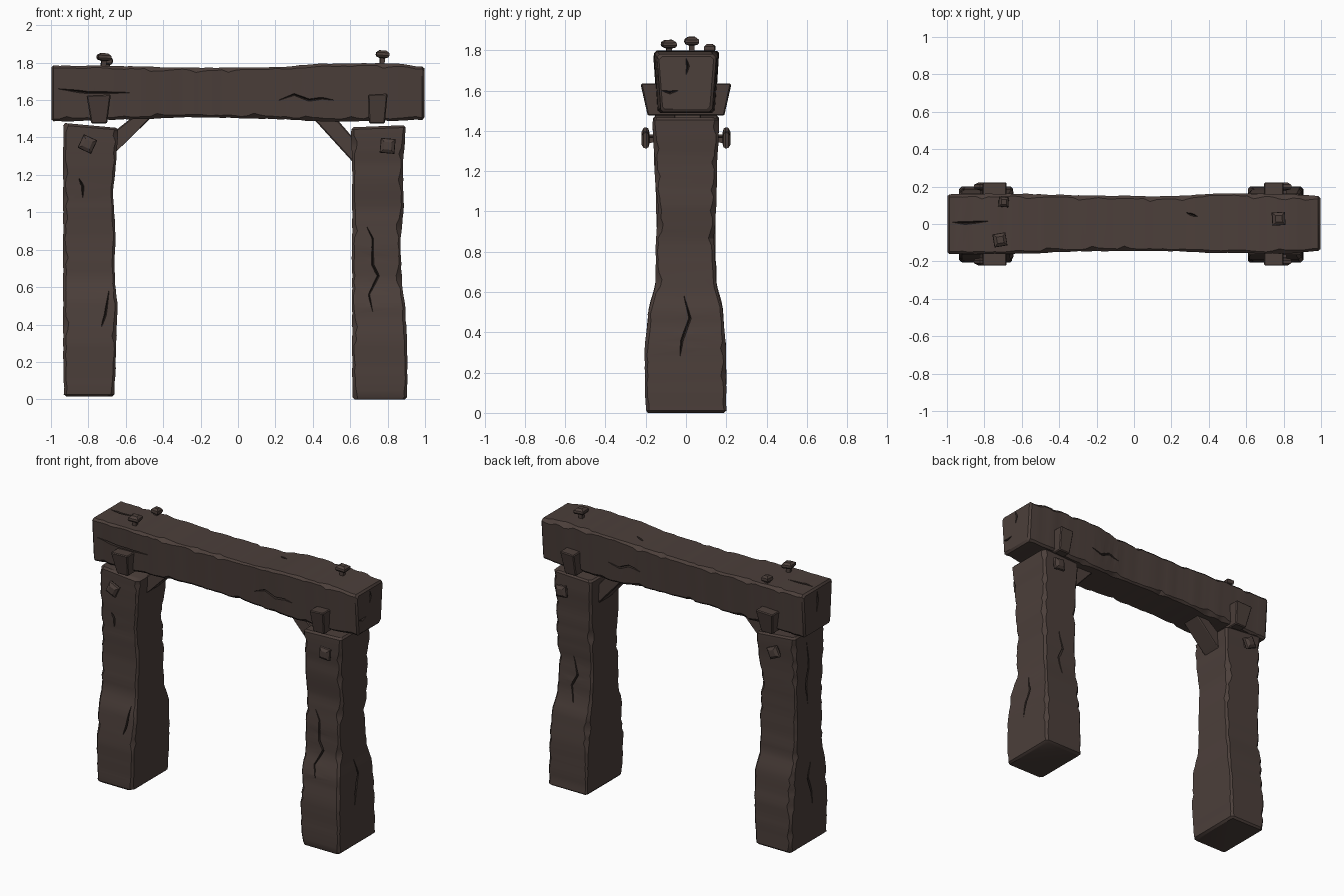
import bpy, bmesh, math, random
from mathutils import Vector, Matrix
from mathutils.bvhtree import BVHTree

random.seed(7)
cube = bpy.data.objects.get("Cube")
if cube:
    bpy.data.objects.remove(cube, do_unlink=True)


def material(name, rgb):
    m = bpy.data.materials.new(name)
    m.use_nodes = True
    m.diffuse_color = (*rgb, 1)
    m.node_tree.nodes["Principled BSDF"].inputs["Base Color"].default_value = (*rgb, 1)
    return m


WOOD = material("dark brown wood", (0.072, 0.050, 0.043))
CRACK = material("crack shadow brown", (0.030, 0.021, 0.018))


def make(name, bm, mat=WOOD):
    bmesh.ops.recalc_face_normals(bm, faces=bm.faces[:])
    me = bpy.data.meshes.new(name)
    bm.to_mesh(me)
    bm.free()
    me.materials.append(mat)
    ob = bpy.data.objects.new(name, me)
    bpy.context.collection.objects.link(ob)
    return ob


def bridge(bm, rings):
    """Closed skin through a list of equal vertex rings."""
    n = len(rings[0])
    for r, s in zip(rings, rings[1:]):
        for i in range(n):
            bm.faces.new((r[i], r[(i + 1) % n], s[(i + 1) % n], s[i]))
    bm.faces.new(rings[0][::-1])
    bm.faces.new(rings[-1])


def sample(stations, t):
    for p, q in zip(stations, stations[1:]):
        if t <= q[0]:
            break
    f = min(max((t - p[0]) / (q[0] - p[0]), 0), 1)
    f = f * f * (3 - 2 * f)
    return [a + (b - a) * f for a, b in zip(p[1:], q[1:])]


def timber(name, stations, place, step=0.035, taper=0.0):
    """Hewn log: stations are (t, a0, a1, b0, b1); corners get random chips."""
    lo, hi = stations[0][0], stations[-1][0]
    n = round((hi - lo) / step)
    ts = [lo] + [lo + 0.012 + (hi - lo - 0.024) * i / n for i in range(n + 1)] + [hi]
    bm, rings, chips = bmesh.new(), [], [0.014] * 4
    for k, t in enumerate(ts):
        end = 0.012 if k in (0, len(ts) - 1) else 0
        a0, a1, b0, b1 = [v + random.uniform(-0.002, 0.002) for v in sample(stations, t)]
        a0, a1, b0, b1 = a0 + end, a1 - end, b0 + end, b1 - end
        ring = []
        for j, (a, b, sa, sb) in enumerate(((a0, b0, 1, 1), (a1, b0, -1, 1),
                                            (a1, b1, -1, -1), (a0, b1, 1, -1))):
            big = 0.034 if random.random() < 0.13 else random.uniform(0.008, 0.018)
            chips[j] = 0.35 * chips[j] + 0.65 * big
            c = chips[j]
            if b == b0:
                a += sa * taper
            pair = [(a, b + sb * c), (a + sa * c, b)]
            ring += pair if j % 2 == 0 else pair[::-1]
        rings.append([bm.verts.new(place(t, a, b)) for a, b in ring])
    bridge(bm, rings)
    return make(name, bm)


def carve(ob, view, lines, width=0.007, depth=0.016):
    """Cut tapering cracks, given as 2D polylines projected along a view axis."""
    axis, sign = "xyz".index(view[1]), 1 if view[0] == "+" else -1
    n = Vector([sign if i == axis else 0 for i in range(3)])
    bm = bmesh.new()
    bm.from_mesh(ob.data)
    tree = BVHTree.FromBMesh(bm)
    bm.free()
    for line in lines:
        pts = []
        for p, q in zip(line, line[1:]):
            pts += [Vector(p).lerp(Vector(q), f / 3) for f in range(3)]
        pts.append(Vector(line[-1]))
        hits = []
        for p in pts:
            v = list(p)
            v.insert(axis, sign * 3)
            hit = tree.ray_cast(Vector(v), -n)[0]
            if hit:
                hits.append(hit)
        if len(hits) < 3:
            continue
        bm, rings = bmesh.new(), []
        for i, h in enumerate(hits):
            t = hits[min(i + 1, len(hits) - 1)] - hits[max(i - 1, 0)]
            side = t.cross(n).normalized()
            s = 0.15 + math.sin(math.pi * i / (len(hits) - 1)) * random.uniform(0.7, 1)
            rings.append([bm.verts.new(h + o) for o in
                          (side * width * s, n * depth, -side * width * s, -n * depth * s)])
        bridge(bm, rings)
        cutter = make("crack_cutter", bm, CRACK)
        cutter.hide_render = True
        mod = ob.modifiers.new("crack", "BOOLEAN")
        mod.operation, mod.solver, mod.object = "DIFFERENCE", "EXACT", cutter
        mod.material_mode = "TRANSFER"
        dg = bpy.context.evaluated_depsgraph_get()
        mesh = bpy.data.meshes.new_from_object(ob.evaluated_get(dg))
        ob.modifiers.clear()
        ob.data = mesh
        bpy.data.objects.remove(cutter, do_unlink=True)


def smooth(ob, angle=32):
    bpy.ops.object.select_all(action="DESELECT")
    ob.select_set(True)
    bpy.context.view_layer.objects.active = ob
    bpy.ops.object.shade_smooth_by_angle(angle=math.radians(angle))


def wedge(name, outline, y0, y1, flare=0.0, bevel=0.006):
    """Prism from an x-z outline; the upper points flare outward in y."""
    top = max(z for _, z in outline)
    bm = bmesh.new()
    rings = []
    for y, s in ((y0, -1), (y1, 1)):
        rings.append([bm.verts.new((x, y + s * (flare if z > top - 0.03 else 0), z))
                      for x, z in outline])
    bridge(bm, rings)
    bmesh.ops.bevel(bm, geom=bm.edges[:], offset=bevel, segments=1, affect="EDGES")
    return make(name, bm)


def nail(name, base, direction, spin, length=0.05, r=0.055):
    """Square forged nail with a faceted head."""
    bm, rings = bmesh.new(), []
    for h, rad in ((-0.03, 0.017), (length - 0.016, 0.019), (length - 0.01, r * 0.85),
                   (length, r), (length + 0.014, r * 0.95), (length + 0.026, r * 0.5)):
        rings.append([bm.verts.new((rad * math.cos(spin + i * math.pi / 2),
                                    rad * math.sin(spin + i * math.pi / 2), h))
                      for i in range(4)])
    bridge(bm, rings)
    rot = Vector(direction).to_track_quat("Z", "Y").to_matrix().to_4x4()
    bm.transform(Matrix.Translation(base) @ rot)
    return make(name, bm)


# Posts: thick foot, slim waist, flared shoulder
upright = lambda t, a, b: (a, b, t)
right_post = timber("right_post", [
    (0.015, -0.93, -0.66, -0.20, 0.20), (0.3, -0.935, -0.65, -0.205, 0.20),
    (0.48, -0.935, -0.645, -0.19, 0.185), (0.68, -0.935, -0.66, -0.15, 0.15),
    (0.9, -0.935, -0.655, -0.145, 0.145), (1.1, -0.935, -0.668, -0.15, 0.15),
    (1.3, -0.935, -0.65, -0.16, 0.155), (1.465, -0.935, -0.64, -0.165, 0.165)], upright)
left_post = timber("left_post", [
    (0.0, 0.61, 0.905, -0.20, 0.20), (0.3, 0.61, 0.905, -0.205, 0.20),
    (0.48, 0.61, 0.895, -0.19, 0.185), (0.65, 0.61, 0.875, -0.15, 0.15),
    (0.85, 0.61, 0.87, -0.15, 0.14), (1.02, 0.61, 0.885, -0.14, 0.15),
    (1.2, 0.61, 0.882, -0.155, 0.155), (1.46, 0.605, 0.895, -0.165, 0.165)], upright)
for post, slope in ((right_post, -0.09), (left_post, 0.04)):
    mid = sum(v.co.x for v in post.data.vertices) / len(post.data.vertices)
    for v in post.data.vertices:
        v.co.z += slope * (v.co.x - mid) * max(0, (v.co.z - 1.3) / 0.16)

# Lintel beam
beam = timber("top_beam", [
    (-0.998, -0.16, 0.16, 1.485, 1.785), (-0.7, -0.16, 0.163, 1.495, 1.782),
    (-0.2, -0.145, 0.152, 1.508, 1.773), (0.15, -0.145, 0.148, 1.50, 1.775),
    (0.5, -0.155, 0.163, 1.485, 1.795), (0.8, -0.158, 0.16, 1.49, 1.797),
    (0.997, -0.145, 0.15, 1.495, 1.78)], lambda t, a, b: (t, a, b), taper=0.018)

# Cracks in the wood
post_end = [[(-0.01, 0.58), (0.02, 0.47), (-0.02, 0.36), (-0.03, 0.28)]]
carve(left_post, "-y", [[(0.69, 0.92), (0.72, 0.86), (0.72, 0.72), (0.75, 0.66),
                         (0.70, 0.56), (0.72, 0.47)]])
carve(left_post, "+y", [[(0.75, 0.9), (0.72, 0.78), (0.76, 0.7), (0.74, 0.58)]])
carve(left_post, "+x", post_end)
carve(right_post, "-y", [[(-0.69, 0.58), (-0.71, 0.45), (-0.73, 0.39)],
                         [(-0.85, 1.18), (-0.83, 1.14), (-0.83, 1.08)]])
carve(right_post, "-x", post_end + [[(0.03, 1.4), (0.01, 1.25), (0.04, 1.1), (0.02, 0.98)]])
carve(beam, "-y", [[(-0.96, 1.66), (-0.8, 1.64), (-0.58, 1.64)],
                   [(0.22, 1.60), (0.3, 1.63), (0.38, 1.60), (0.45, 1.61), (0.51, 1.60)]])
carve(beam, "+y", [[(0.48, 1.62), (0.4, 1.6), (0.33, 1.63), (0.25, 1.61)]])
carve(beam, "+z", [[(-0.97, 0.01), (-0.9, 0.005), (-0.78, 0.015)], [(0.28, 0.06), (0.34, 0.04)]])
carve(beam, "+x", [[(0.0, 1.76), (0.01, 1.72), (0.0, 1.68)],
                   [(-0.12, 1.6), (-0.08, 1.59), (-0.04, 1.6)]])
carve(beam, "-x", [[(0.01, 1.76), (0.0, 1.7), (0.015, 1.62)]])
for ob in (left_post, right_post, beam):
    smooth(ob)

# Locking pegs through the joints, flared at both ends
wedge("right_peg", [(-0.785, 1.475), (-0.70, 1.475), (-0.68, 1.63), (-0.81, 1.625)],
      -0.19, 0.19, 0.034)
wedge("left_peg", [(0.70, 1.475), (0.785, 1.475), (0.80, 1.635), (0.695, 1.63)],
      -0.19, 0.19, 0.034)

# Diagonal braces
wedge("right_brace", [(-0.69, 1.29), (-0.63, 1.345), (-0.45, 1.52), (-0.55, 1.52),
                      (-0.69, 1.41)], -0.06, 0.075)
wedge("left_brace", [(0.64, 1.24), (0.64, 1.37), (0.51, 1.52), (0.385, 1.52)], -0.06, 0.075)

# Nails on top of the beam and on both faces of the posts
for i, (x, y, z, spin) in enumerate(((-0.72, -0.085, 1.775, 0.95), (-0.70, 0.118, 1.755, 0.7),
                                     (0.77, 0.028, 1.79, 0.85))):
    nail(f"beam_nail_{i + 1}", (x, y, z), (0.06, 0, 1), spin, r=0.05 if i != 1 else 0.038)
for side, x, z, spin in (("right", -0.805, 1.365, 0.35), ("left", 0.80, 1.355, 0.7)):
    for face, s in (("front", -1), ("back", 1)):
        nail(f"{side}_post_{face}_nail", (x, s * 0.16, z), (0, s, 0), spin * -s, 0.036, 0.056)
